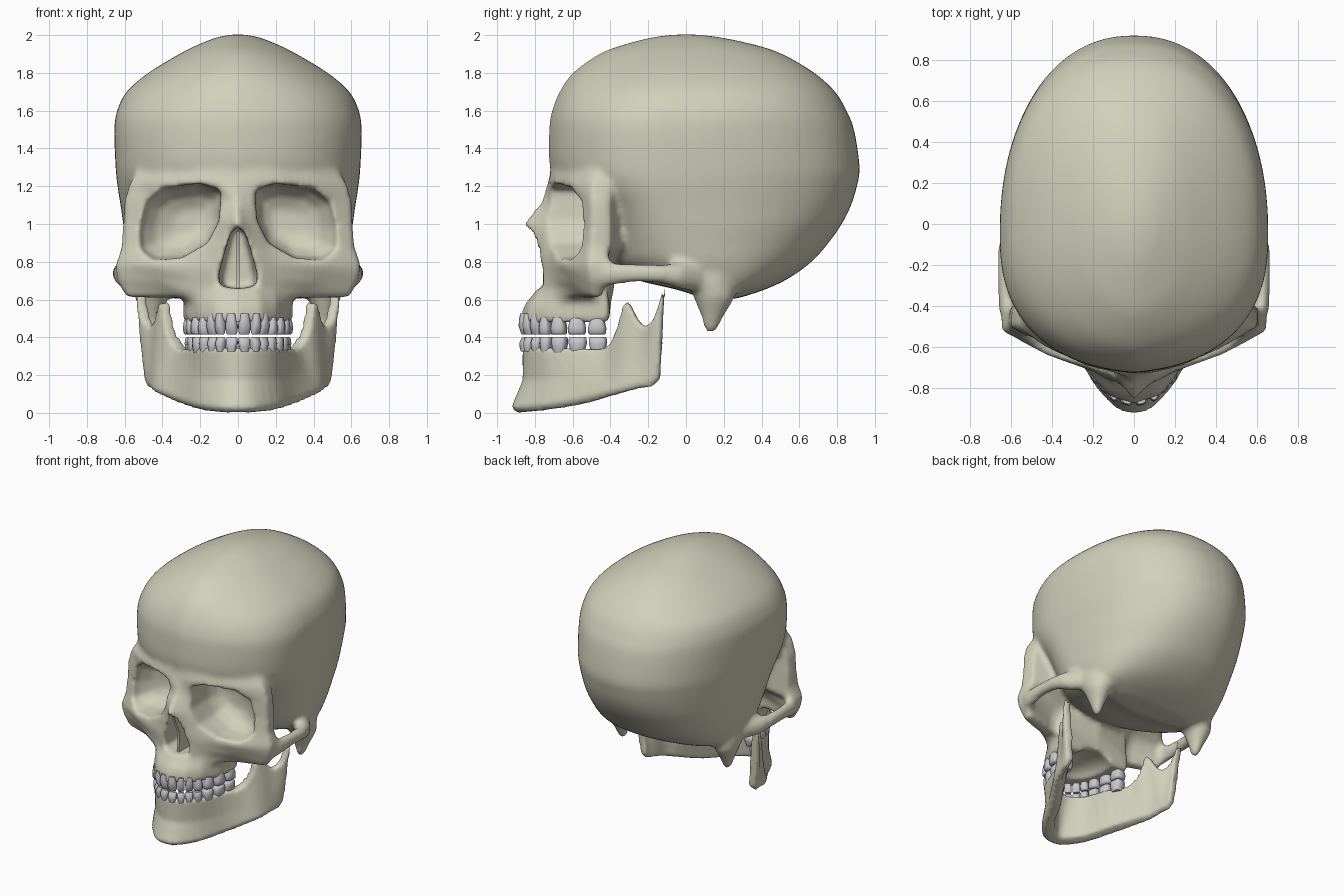
import bpy, bmesh, math
from mathutils import Matrix, Vector

cube = bpy.data.objects.get("Cube")
if cube:
    bpy.data.objects.remove(cube, do_unlink=True)


def material(name, rgb):
    m = bpy.data.materials.new(name)
    m.use_nodes = True
    m.diffuse_color = (*rgb, 1)
    bsdf = next(n for n in m.node_tree.nodes if n.type == 'BSDF_PRINCIPLED')
    bsdf.inputs["Base Color"].default_value = (*rgb, 1)
    bsdf.inputs["Roughness"].default_value = 0.7
    return m


bone = material("bone", (0.63, 0.63, 0.50))
enamel = material("tooth_enamel", (0.58, 0.58, 0.62))


def loft(bm, rings):
    """Closed skin through rings that share a point count."""
    vs = [[bm.verts.new(p) for p in r] for r in rings]
    n = len(vs[0])
    faces = [bm.faces.new((a[i], a[(i + 1) % n], b[(i + 1) % n], b[i]))
             for a, b in zip(vs, vs[1:]) for i in range(n)]
    faces += [bm.faces.new(vs[0][::-1]), bm.faces.new(vs[-1])]
    bmesh.ops.recalc_face_normals(bm, faces=faces)


def oval(n, fn):
    return [fn(math.cos(math.tau * i / n), math.sin(math.tau * i / n)) for i in range(n)]


def power(v, e):
    return math.copysign(abs(v) ** e, v)


def refine(rows, steps):
    """Smooth spline through rows of numbers."""
    out = []
    for i in range(len(rows) - 1):
        quad = list(zip(rows[max(i - 1, 0)], rows[i], rows[i + 1], rows[min(i + 2, len(rows) - 1)]))
        for k in range(steps):
            t = k / steps
            out.append([b + .5 * t * (c - a + t * (2 * a - 5 * b + 4 * c - d + t * (3 * (b - c) + d - a)))
                        for a, b, c, d in quad])
    return out + [rows[-1]]


def make(name, bm, mat, angle=60):
    me = bpy.data.meshes.new(name)
    bm.to_mesh(me)
    bm.free()
    ob = bpy.data.objects.new(name, me)
    bpy.context.collection.objects.link(ob)
    if mat:
        me.materials.append(mat)
        me.shade_smooth()
        me.set_sharp_from_angle(angle=math.radians(angle))
    return ob


def remesh(ob, voxel):
    m = ob.modifiers.new("fuse", 'REMESH')
    m.mode = 'VOXEL'
    m.voxel_size = voxel


def soften(ob, count):
    m = ob.modifiers.new("soften", 'SMOOTH')
    m.factor = 0.5
    m.iterations = count


def bake(ob):
    """Apply the modifier stack."""
    bpy.context.view_layer.update()
    dg = bpy.context.evaluated_depsgraph_get()
    me = bpy.data.meshes.new_from_object(ob.evaluated_get(dg))
    ob.modifiers.clear()
    ob.data = me
    me.materials.clear()
    me.materials.append(bone)
    me.shade_smooth()


def both_halves(half, z):
    """Plan section from front-middle to back-middle, mirrored in x."""
    left = [(x, y, z) for x, y in half]
    return left + [(-x, y, z) for x, y, z in left[-2:0:-1]]


skull_bm = bmesh.new()

# Braincase: z, half width, front y, back y, y of the widest point, front squareness
braincase = [
    (2.004, .02, -.04, .04, 0, 2), (1.99, .105, -.17, .17, 0, 2), (1.95, .21, -.33, .36, 0, 2),
    (1.9, .31, -.46, .51, 0, 2.1), (1.8, .475, -.60, .68, 0, 2.2), (1.7, .59, -.67, .79, 0, 2.4),
    (1.6, .64, -.71, .85, -.02, 2.5), (1.5, .655, -.725, .89, -.05, 2.5),
    (1.3, .648, -.72, .92, -.05, 2.5), (1.2, .638, -.64, .905, -.05, 2.5),
    (1.1, .622, -.53, .875, -.03, 2.5), (1.0, .608, -.48, .825, 0, 2.4), (.9, .59, -.45, .755, .02, 2.3),
    (.8, .57, -.42, .665, .06, 2.2), (.71, .53, -.28, .54, .14, 2.2), (.65, .48, -.04, .41, .18, 2.2),
    (.605, .34, .09, .27, .18, 2.2)]


def braincase_ring(z, w, yf, yb, yc, sq):
    def point(c, s):
        e = 2 / (sq if s < 0 else 2.2)
        x, y = power(c, e), power(s, e)
        keel = 1 - .1 * abs(x) if s < 0 else 1
        return w * x, yc + y * keel * ((yb - yc) if s > 0 else (yc - yf)), z
    return oval(64, point)


loft(skull_bm, [braincase_ring(*row) for row in refine(braincase, 4)])

# Face: brow, nose bridge, orbit rims and cheeks
face = [
    (1.36, [(0, -.70), (.10, -.69), (.22, -.65), (.38, -.56), (.48, -.44), (.46, -.36), (.35, -.33), (0, -.3)]),
    (1.22, [(0, -.73), (.10, -.725), (.22, -.70), (.42, -.61), (.575, -.50), (.56, -.40), (.35, -.33), (0, -.3)]),
    (1.12, [(0, -.765), (.06, -.725), (.20, -.68), (.42, -.595), (.605, -.50), (.59, -.40), (.35, -.33), (0, -.3)]),
    (1.0, [(0, -.87), (.055, -.79), (.14, -.71), (.42, -.595), (.61, -.50), (.60, -.40), (.35, -.32), (0, -.3)]),
    (.88, [(0, -.81), (.08, -.78), (.17, -.72), (.42, -.615), (.62, -.51), (.60, -.40), (.35, -.32), (0, -.3)]),
    (.78, [(0, -.79), (.11, -.765), (.20, -.72), (.43, -.64), (.65, -.52), (.645, -.41), (.35, -.45), (0, -.35)]),
    (.70, [(0, -.78), (.11, -.765), (.20, -.71), (.42, -.61), (.64, -.51), (.635, -.41), (.35, -.49), (0, -.38)]),
    (.61, [(0, -.79), (.10, -.77), (.20, -.70), (.38, -.57), (.59, -.50), (.58, -.44), (.35, -.49), (0, -.4)])]
loft(skull_bm, [both_halves(h, z) for z, h in face])

# Upper jaw bone
upper = [
    (.85, [(0, -.70), (.10, -.69), (.19, -.64), (.26, -.54), (.27, -.40), (0, -.36)]),
    (.66, [(0, -.785), (.10, -.77), (.20, -.70), (.275, -.58), (.29, -.42), (0, -.38)]),
    (.57, [(0, -.86), (.12, -.83), (.205, -.735), (.27, -.59), (.295, -.405), (0, -.40)]),
    (.48, [(0, -.885), (.12, -.845), (.205, -.75), (.27, -.60), (.295, -.405), (0, -.40)])]
loft(skull_bm, [both_halves(h, z) for z, h in upper])

# Cheek arches and the bony points behind the ears
arch = [(.57, -.51, .73, .05, .08), (.62, -.42, .735, .04, .065), (.63, -.25, .74, .036, .05),
        (.62, -.12, .735, .045, .052), (.57, -.02, .725, .07, .075), (.50, .08, .72, .07, .08)]
mastoid = [(.80, .43, .10, .13), (.71, .45, .125, .135), (.61, .46, .15, .11),
           (.51, .455, .14, .06), (.425, .45, .13, .03)]
for s in (1, -1):
    loft(skull_bm, [oval(12, lambda c, t: (s * (x + a * c), y, z + b * t)) for x, y, z, a, b in arch])
    loft(skull_bm, [oval(16, lambda c, t: (s * (x + .8 * r * c), y + r * t, z)) for z, x, y, r in mastoid])
skull = make("skull", skull_bm, bone)

# Cutters: eye sockets, nose opening, palate
cut_bm = bmesh.new()
socket = [(.09, 1.18), (.20, 1.215), (.40, 1.19), (.50, 1.12), (.535, .98), (.53, .86),
          (.45, .81), (.30, .82), (.16, .90), (.10, 1.02)]
depths = [(-1.0, 1, 0), (-.60, 1, 0), (-.51, .93, -.01), (-.44, .70, -.03), (-.40, .35, -.05)]
for s in (1, -1):
    loft(cut_bm, [[(s * (.31 + dx + k * (x - .31)), y, 1.01 + k * (z - 1.01)) for x, z in socket]
                  for y, k, dx in depths])
nose = [(0, .985), (.035, .96), (.07, .85), (.102, .73), (.095, .675), (.03, .66)]
nose += [(-x, z) for x, z in nose[:0:-1]]
loft(cut_bm, [[(x * k, y, z) for x, z in nose] for y, k in ((-1.0, 1), (-.62, 1), (-.47, .8))])
bmesh.ops.create_uvsphere(cut_bm, u_segments=24, v_segments=12, radius=1,
                          matrix=Matrix.Translation((0, -.53, .45)) @ Matrix.Diagonal((.17, .25, .1, 1)))
cutter = make("cavity_cutter", cut_bm, None)
cutter.hide_render = True

remesh(skull, .02)
cut = skull.modifiers.new("cavities", 'BOOLEAN')
cut.operation = 'DIFFERENCE'
cut.solver = 'EXACT'
cut.object = cutter
remesh(skull, .016)
soften(skull, 7)
bake(skull)
bpy.data.objects.remove(cutter, do_unlink=True)

# Nasal septum
sep = bmesh.new()
side = [(-.80, .96), (-.73, .80), (-.74, .65), (-.45, .65), (-.45, .96)]
loft(sep, [[(x, y, z) for y, z in side] for x in (-.009, .009)])
make("nasal_septum", sep, bone, 30)

# Lower jaw stations: bottom point, top point, thickness, hollow of the outer side
jaw = [(0, -.925, 0, 0, -.865, .345, .10, .03), (.10, -.89, 0, .10, -.84, .345, .10, .03),
       (.21, -.76, .012, .20, -.745, .345, .09, .015), (.305, -.58, .04, .265, -.575, .34, .09, 0),
       (.40, -.43, .08, .33, -.43, .345, .075, 0), (.445, -.35, .10, .385, -.37, .45, .06, 0),
       (.465, -.29, .115, .415, -.32, .59, .055, 0), (.475, -.25, .125, .46, -.24, .465, .055, 0),
       (.49, -.19, .135, .515, -.175, .50, .055, 0), (.50, -.145, .17, .55, -.12, .675, .06, 0)]
line = refine([(-a, b, c, -d, e, f, t, h) for a, b, c, d, e, f, t, h in jaw[:0:-1]] + jaw, 3)
rings = []
for i, (xb, yb, zb, xt, yt, zt, th, hollow) in enumerate(line):
    p, q = line[max(i - 1, 0)], line[min(i + 1, len(line) - 1)]
    d = Vector((q[0] - p[0], q[1] - p[1])).normalized()
    ix, iy = -d.y, d.x
    rings.append([(xb, yb, zb + .03), (xb + .3 * th * ix, yb + .3 * th * iy, zb),
                  (xb + th * ix, yb + th * iy, zb + .02), (xt + th * ix, yt + th * iy, zt), (xt, yt, zt),
                  ((xb + xt) / 2 + hollow * ix, (yb + yt) / 2 + hollow * iy, (zb + zt) / 2)])
jaw_bm = bmesh.new()
loft(jaw_bm, rings)
lower_jaw = make("lower_jaw", jaw_bm, bone)
remesh(lower_jaw, .014)
soften(lower_jaw, 4)
bake(lower_jaw)

# Teeth spaced along the dental arch
curve = [Vector(p) for p in ((0, -.865), (.09, -.838), (.155, -.775), (.20, -.69), (.232, -.58), (.255, -.40))]


def along(dist):
    for a, b in zip(curve, curve[1:]):
        seg = (b - a).length
        if dist <= seg or b is curve[-1]:
            return a + (b - a) * (dist / seg), (b - a).normalized()
        dist -= seg


widths = [.07, .056, .062, .066, .09, .108, .108]


def tooth_row(name, roots, tip, kx, dy):
    bm = bmesh.new()
    pos = 0
    for i, w in enumerate(widths):
        c, t = along(pos + w / 2)
        pos += w
        molar = i > 2
        root = roots[molar]
        depth = .09 if i > 3 else .075 if molar else .058
        end = .85 if molar else .45
        for s in (1, -1):
            sections = []
            for f, kw, kd in ((0, .65, .75), (.3, .83, .95), (.6, .96, 1), (.9, .94, end + .1), (1, .8, end - .1)):
                def point(cs, sn):
                    u = power(cs, .6) * kw * w * .47
                    v = power(sn, .6) * kd * depth / 2
                    return (s * kx * (c.x + t.x * u - t.y * v), c.y + dy + t.y * u + t.x * v,
                            root + (tip - root) * f)
                sections.append(oval(12, point))
            loft(bm, sections)
    return make(name, bm, enamel, 50)


tooth_row("upper_teeth", (.525, .505), .415, 1.0, 0)
tooth_row("lower_teeth", (.325, .315), .402, .97, .004)
